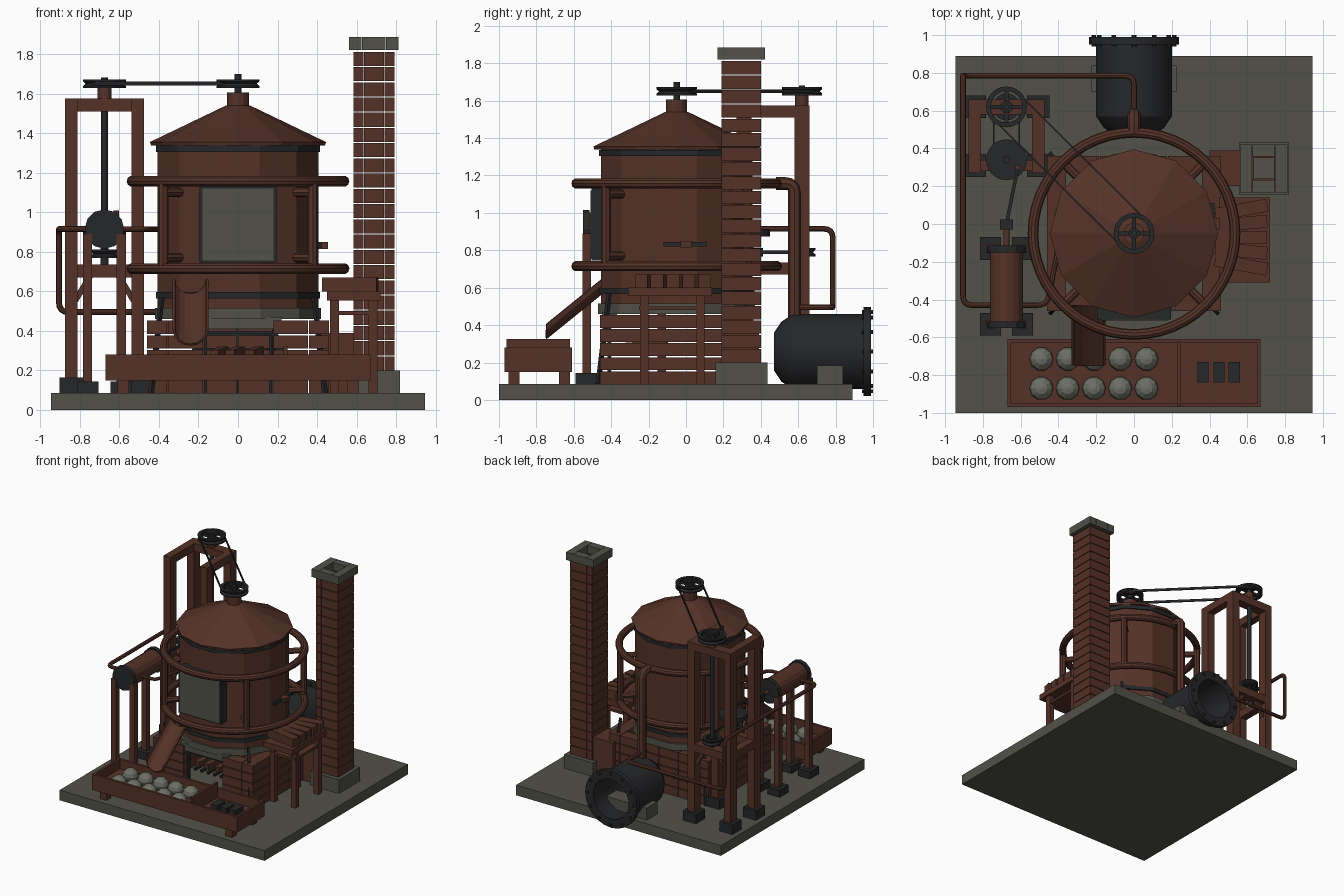
import bpy, bmesh, math
from mathutils import Matrix, Vector

old = bpy.data.objects.get("Cube")
if old:
    bpy.data.objects.remove(old, do_unlink=True)


def material(name, r, g, b):
    m = bpy.data.materials.new(name)
    m.use_nodes = True
    m.diffuse_color = (r, g, b, 1)
    shader = next(n for n in m.node_tree.nodes if n.type == "BSDF_PRINCIPLED")
    shader.inputs["Base Color"].default_value = (r, g, b, 1)
    return m


BROWN = material("rust brown", .09, .032, .021)
STONE = material("olive stone", .085, .085, .066)
IRON = material("black iron", .019, .02, .022)
PALE = material("pale dough", .15, .16, .13)


def finish(name, mat, bm, smooth=False):
    bmesh.ops.recalc_face_normals(bm, faces=bm.faces)
    mesh = bpy.data.meshes.new(name)
    bm.to_mesh(mesh)
    bm.free()
    mesh.materials.append(mat)
    ob = bpy.data.objects.new(name, mesh)
    bpy.context.collection.objects.link(ob)
    if smooth:
        bpy.ops.object.select_all(action="DESELECT")
        ob.select_set(True)
        bpy.context.view_layer.objects.active = ob
        bpy.ops.object.shade_smooth_by_angle()
    return ob


def boxes(name, mat, ranges):
    """Axis aligned boxes, each given as x0, x1, y0, y1, z0, z1."""
    bm = bmesh.new()
    for x0, x1, y0, y1, z0, z1 in ranges:
        place = Matrix.Translation(((x0 + x1) / 2, (y0 + y1) / 2, (z0 + z1) / 2))
        bmesh.ops.create_cube(bm, size=1, matrix=place @ Matrix.Diagonal((x1 - x0, y1 - y0, z1 - z0, 1)))
    return finish(name, mat, bm)


def beams(name, mat, ends, w, h):
    """Square bars running between pairs of points."""
    bm = bmesh.new()
    for a, b in ends:
        a, b = Vector(a), Vector(b)
        turn = (b - a).to_track_quat("Z", "Y").to_matrix().to_4x4()
        size = Matrix.Diagonal((w, h, (b - a).length, 1))
        bmesh.ops.create_cube(bm, size=1, matrix=Matrix.Translation((a + b) / 2) @ turn @ size)
    return finish(name, mat, bm)


def lathe(name, mat, profile, loc, sides=12, turn=0, closed=False, along_y=False, smooth=False):
    """Turn a radius/height profile around z, or around y."""
    bm = bmesh.new()
    rings = []
    for i in range(sides):
        a = math.tau * i / sides + math.radians(turn)
        rings.append([bm.verts.new((r * math.cos(a), r * math.sin(a), h)) for r, h in profile])
    count = len(profile)
    for i in range(sides):
        p, q = rings[i], rings[(i + 1) % sides]
        for j in range(count if closed else count - 1):
            k = (j + 1) % count
            bm.faces.new((p[j], q[j], q[k], p[k]))
    bmesh.ops.remove_doubles(bm, verts=bm.verts, dist=.0001)
    spin = Matrix.Rotation(-math.pi / 2, 4, "X") if along_y else Matrix()
    bm.transform(Matrix.Translation(loc) @ spin)
    return finish(name, mat, bm, smooth)


def drum(name, mat, r, h0, h1, loc=(0, 0, 0), **kw):
    return lathe(name, mat, [(0, h0), (r, h0), (r, h1), (0, h1)], loc, **kw)


def pipe(name, points, r, bend=.05):
    """Round pipe through points, with eased corners."""
    pts = [Vector(p) for p in points]
    path = [pts[0]]
    for a, b, c in zip(pts, pts[1:], pts[2:]):
        s, e = b + (a - b).normalized() * bend, b + (c - b).normalized() * bend
        path += [s.lerp(b, t).lerp(b.lerp(e, t), t) for t in (0, .25, .5, .75, 1)]
    path.append(pts[-1])
    curve = bpy.data.curves.new(name, "CURVE")
    curve.dimensions = "3D"
    curve.bevel_depth, curve.bevel_resolution, curve.use_fill_caps = r, 2, True
    line = curve.splines.new("POLY")
    line.points.add(len(path) - 1)
    for p, co in zip(line.points, path):
        p.co = (*co, 1)
    curve.materials.append(BROWN)
    ob = bpy.data.objects.new(name, curve)
    bpy.context.collection.objects.link(ob)
    bpy.ops.object.select_all(action="DESELECT")
    ob.select_set(True)
    bpy.context.view_layer.objects.active = ob
    bpy.ops.object.convert(target="MESH")
    bpy.ops.object.shade_smooth_by_angle()


def pulley(name, x, y, z, r):
    rim = [(r - .025, -.022), (r, -.022), (r, -.012), (r - .013, 0), (r, .012), (r, .022), (r - .025, .022)]
    lathe(name + "_rim", IRON, rim, (x, y, z), sides=24, closed=True)
    drum(name + "_hub", IRON, .03, -.022, .022, (x, y, z))
    s = r - .02
    boxes(name + "_spokes", IRON, [(x - s, x + s, y - .01, y + .01, z - .01, z + .01),
                                   (x - .01, x + .01, y - s, y + s, z - .01, z + .01)])


def belt(name, a, b, r):
    a, b = Vector(a), Vector(b)
    side = (b - a).cross(Vector((0, 0, 1))).normalized() * r
    beams(name, IRON, [(a + side, b + side), (a - side, b - side)], .008, .02)


G = .085   # ground level on the slab
CY = -.05  # kettle centre
boxes("base_slab", STONE, [(-.945, .945, -1, .89, 0, G)])

# Brick hearth with a front opening
bricks = []
for row in range(5):
    z0 = G + row * .075
    z1 = z0 + .068
    bricks += [(s * .41 - .05, s * .41 + .05, -.46, .36, z0, z1) for s in (-1, 1)]
    bricks += [(x, x + .175, .27, .36, z0, z1) for x in (-.36, -.18, 0, .18)]
    bricks += [(-.355, -.18, -.46, -.37, z0, z1), (.18, .355, -.46, -.37, z0, z1)]
boxes("hearth_bricks", BROWN, bricks)
boxes("hearth_lintel", STONE, [(-.22, .22, -.45, -.37, .41, .47)])
drum("hearth_stone_ring", STONE, .435, .46, .515, (0, CY, 0), turn=15)
boxes("fire_grate", IRON, [(-.17, .17, -.42, -.4, .385, .4)]
      + [(x - .008, x + .008, -.42, -.4, G, .39) for x in (-.165, .165)]
      + [(x - .01, x + .01, -.4, -.05, .24, .26) for x in (-.12, -.06, 0, .06, .12)])
beams("fire_logs", BROWN, [((x, -.36, .28), (x + .05, -.1, .3)) for x in (-.12, -.04, .06)], .045, .045)
beams("kettle_legs", IRON, [((s * .385, CY + t * .36, .57), (s * .44, CY + t * .42, G))
                            for s in (-1, 1) for t in (-1, 1)], .02, .02)

# Kettle body, bands and roof
drum("kettle_body", BROWN, .42, .51, 1.345, (0, CY, 0), turn=15)
for label, z in (("lower", .565), ("upper", 1.305)):
    drum("kettle_band_" + label, IRON, .43, z, z + .032, (0, CY, 0), turn=15)
lathe("kettle_roof", BROWN, [(0, 1.338), (.44, 1.338), (.445, 1.355), (.06, 1.54), (0, 1.54)], (0, CY, 0))
drum("roof_neck", BROWN, .056, 1.53, 1.605, (0, CY, 0))
drum("roof_shaft", IRON, .017, 1.6, 1.7, (0, CY, 0))
boxes("door_frame", IRON, [(-.195, .195, -.505, -.43, .745, 1.13)])
boxes("door_panel", STONE, [(-.18, .18, -.51, -.5, .755, 1.12)])
boxes("side_slot", IRON, [(.4, .425, -.12, .11, .82, .845)])
boxes("side_handle", BROWN, [(.4, .455, -.03, .03, .815, .85)])

# Ring rails with uprights and stays
circle = [(.535 + .028 * math.cos(k * math.pi / 5), .028 * math.sin(k * math.pi / 5)) for k in range(10)]
for label, z in (("lower", .715), ("upper", 1.157)):
    lathe("ring_rail_" + label, BROWN, circle, (0, CY, z), sides=48, closed=True, smooth=True)
for s in (-1, 1):
    for t in (-1, 1):
        x, y = s * .378, CY + t * .378
        pipe("ring_upright", [(x, y, .715), (x, y, 1.157)], .026)
        for z in (.77, 1.1):
            pipe("ring_stay", [(s * .27, CY + t * .27, z), (x, y, z)], .024)

# Chimney of stacked brick courses
def course(x0, x1, y0, y1, z0, z1, t, gap=.002):
    return [(x0, x0 + t, y0, y1, z0, z1), (x1 - t, x1, y0, y1, z0, z1),
            (x0 + t + gap, x1 - t - gap, y0, y0 + t, z0, z1), (x0 + t + gap, x1 - t - gap, y1 - t, y1, z0, z1)]


stack = []
for row in range(21):
    z = .2 + row * .077
    stack += course(.585, .79, .19, .4, z, z + .071, .05)
boxes("chimney_bricks", BROWN, stack)
boxes("chimney_cap", STONE, course(.56, .812, .168, .422, 1.82, 1.885, .065))
boxes("chimney_base", STONE, [(.555, .82, .157, .435, G, .2)])
boxes("chimney_flue", BROWN, [(.4, .59, .2, .39, G, .39)])

# Side table with fanned blocks
boxes("side_table", BROWN, [(.45, .72, -.31, .14, .555, .6), (.47, .7, -.25, .09, .48, .5)]
      + [(x, x + .045, y, y + .045, G, .56) for x in (.465, .66) for y in (-.245, .055)])
beams("table_blocks", BROWN, [((.43, -.07 + k * .06, .635), (.705, -.07 + k * .085, .635))
                              for k in (-2, -1, 0, 1, 2)], .068, .07)

# Long tray with dough balls and iron bars
boxes("tray", BROWN, [(-.67, .67, -.97, -.61, .15, .2), (-.67, .67, -.97, -.95, .2, .28),
                      (-.67, .67, -.63, -.61, .2, .28), (-.67, -.65, -.95, -.63, .2, .28),
                      (.65, .67, -.95, -.63, .2, .28), (.23, .25, -.96, -.62, .2, .325)]
      + [(x - .03, x + .03, y - .03, y + .03, G, .15) for x in (-.58, .58) for y in (-.92, -.65)])
ball = [(.063 * math.cos(k * math.pi / 6), .055 * math.sin(k * math.pi / 6)) for k in range(-3, 4)]
for k in range(5):
    for y in (-.87, -.715):
        lathe("dough_ball", PALE, ball, (-.49 + k * .139, y, .225), sides=10)
boxes("tray_bars", IRON, [(x - .03, x + .03, -.84, -.73, .2, .25) for x in (.365, .45, .53)])

# Half round chute from kettle to tray
bm = bmesh.new()
upper, lower = [], []
for k in range(9):
    a = math.pi * (1 + k / 8)
    x, dz = -.24 + .09 * math.cos(a), .08 * math.sin(a)
    upper.append(bm.verts.new((x, -.43, .66 + dz)))
    lower.append(bm.verts.new((x, -.745, .405 + dz)))
for k in range(8):
    bm.faces.new((upper[k], upper[k + 1], lower[k + 1], lower[k]))
chute = finish("chute", BROWN, bm)
chute.modifiers.new("wall", "SOLIDIFY").thickness = .012

# Iron firing drum, open at the back
lathe("boiler_drum", IRON, [(0, .47), (.1, .47), (.16, .51), (.2, .57), (.2, .95), (.238, .95), (.238, .99),
                            (.165, .99), (.165, .62), (0, .62)], (0, 0, .258), sides=24, along_y=True, smooth=True)
for k in range(12):
    a = math.tau * k / 12
    drum("flange_bolt", IRON, .012, .94, 1, (.212 * math.cos(a), 0, .258 + .212 * math.sin(a)), sides=6, along_y=True)
boxes("boiler_stand", STONE, [(-.225, .225, .7, .84, G, .185)])

# Steam pipes
pipe("riser_pipe", [(0, .58, .4), (0, .58, 1.157), (0, .48, 1.157)], .034)
pipe("steam_pipe", [(0, .58, .495), (0, .785, .495), (-.905, .785, .495), (-.905, .785, .915),
                    (-.905, -.43, .915), (-.7, -.43, .915)], .015)
pipe("return_pipe", [(-.62, -.43, .915), (-.46, -.43, .915), (-.39, -.07, .915)], .014)

# Piston engine on four legs
PX = -.675
drum("piston_cylinder", BROWN, .088, -.52, -.12, (PX, 0, .915), sides=16, along_y=True)
for y in (-.55, -.15):
    drum("cylinder_cap", IRON, .1, y, y + .035, (PX, 0, .915), sides=12, along_y=True)
drum("piston_rod", BROWN, .015, -.12, 0, (PX, 0, .915), along_y=True)
boxes("crosshead", IRON, [(PX - .035, PX + .035, -.03, .025, .885, .945)])
beams("connecting_rod", IRON, [((PX, 0, .925), (PX + .06, .3, .925))], .018, .018)
feet = [(PX + s * .085, y) for s in (-1, 1) for y in (-.53, -.13)]
boxes("piston_legs", BROWN, [(x - .023, x + .023, y - .023, y + .023, G, .89) for x, y in feet])
boxes("piston_feet", IRON, [(x - .055, x + .055, y - .06, y + .06, G, .145) for x, y in feet])

# Shaft frame
posts = [(PX + s * .168, y) for s in (-1, 1) for y in (.31, .62)]
boxes("frame_posts", BROWN, [(x - .032, x + .032, y - .04, y + .04, G, 1.575) for x, y in posts])
boxes("frame_feet", IRON, [(x - .06, x + .06, y - .06, y + .06, G, .165) for x, y in posts])
boxes("frame_beams", BROWN, [(x - .032, x + .032, .27, .66, z, z + .065) for x in (PX - .168, PX + .168)
                             for z in (.67, 1.51)]
      + [(PX - .17, PX + .17, .58, .66, z, z + .065) for z in (.67, 1.51)]
      + [(PX - .17, PX + .17, .28, .34, .67, .735)])
beams("frame_braces", BROWN, [((PX + s * .15, y, .55), (PX + s * .07, y, .68))
                              for s in (-1, 1) for y in (.31, .62)], .03, .03)
drum("tall_shaft", IRON, .017, .7, 1.68, (PX, .62, 0))
drum("shaft_collar", BROWN, .036, 1.57, 1.63, (PX, .62, 0))
drum("crank_shaft", IRON, .02, .7, .93, (PX, .34, 0))
drum("crank_wheel", IRON, .108, .875, .91, (PX, .34, 0), sides=24)
drum("crank_pin", BROWN, .014, .9, 1.01, (PX + .06, .3, 0), sides=8)

# Pulleys and belts
for name, x, y, z, r in (("roof_pulley", 0, CY, 1.65, .108), ("frame_pulley", PX, .62, 1.65, .108),
                         ("low_pulley", PX, .62, .79, .072), ("crank_pulley", PX, .34, .79, .072)):
    pulley(name, x, y, z, r)
belt("top_belt", (0, CY, 1.65), (PX, .62, 1.65), .095)
belt("low_belt", (PX, .34, .79), (PX, .62, .79), .068)
